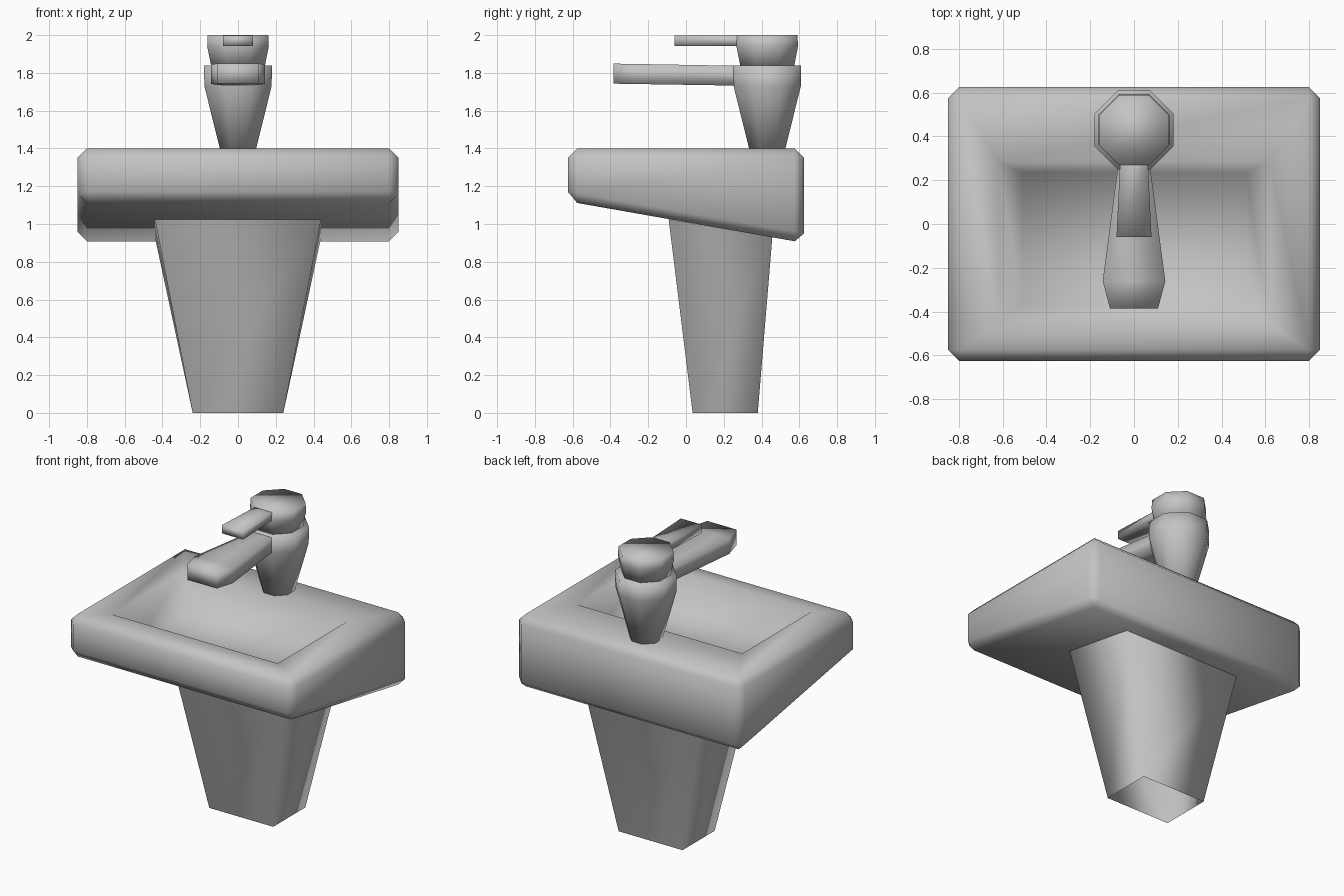
import bpy, bmesh, math

if "Cube" in bpy.data.objects:
    bpy.data.objects.remove(bpy.data.objects["Cube"], do_unlink=True)

ceramic = bpy.data.materials.new("light_grey")
ceramic.use_nodes = True
GREY = (0.55, 0.55, 0.55, 1.0)
ceramic.diffuse_color = GREY
ceramic.node_tree.nodes["Principled BSDF"].inputs["Base Color"].default_value = GREY


def loft(name, rings, cap_start=True, cap_end=True, bevel_rings=(), bevel=0.05):
    """Skin a row of equal-length rings; optionally bevel the block between two of them."""
    bm = bmesh.new()
    loops = [[bm.verts.new(p) for p in ring] for ring in rings]
    n = len(loops[0])
    for a, b in zip(loops, loops[1:]):
        for i in range(n):
            j = (i + 1) % n
            bm.faces.new((a[i], a[j], b[j], b[i]))
    if cap_start:
        bm.faces.new(loops[0][::-1])
    if cap_end:
        bm.faces.new(loops[-1])
    if cap_start and cap_end:
        bmesh.ops.recalc_face_normals(bm, faces=bm.faces)
    if bevel_rings:
        corners = {v for r in bevel_rings for v in loops[r]}
        edges = [e for e in bm.edges if all(v in corners for v in e.verts)]
        bmesh.ops.bevel(bm, geom=edges, offset=bevel, offset_type='OFFSET',
                        segments=1, profile=0.5, affect='EDGES')
    for f in bm.faces:
        f.smooth = True
    mesh = bpy.data.meshes.new(name)
    bm.to_mesh(mesh)
    bm.free()
    mesh.materials.append(ceramic)
    obj = bpy.data.objects.new(name, mesh)
    bpy.context.collection.objects.link(obj)
    return obj


def rect(hx, y0, y1, z0, z1=None):
    """Horizontal rectangle, z0 at the front edge and z1 at the back edge."""
    z1 = z0 if z1 is None else z1
    return [(-hx, y0, z0), (hx, y0, z0), (hx, y1, z1), (-hx, y1, z1)]


def section(hx, y, z0, z1):
    """Upright rectangle across the y direction."""
    return [(-hx, y, z0), (hx, y, z0), (hx, y, z1), (-hx, y, z1)]


def octagon(apothem, z, cy=0.43):
    r = apothem / math.cos(math.pi / 8)
    return [(r * math.cos(a), cy + r * math.sin(a), z)
            for a in (math.pi / 8 + k * math.pi / 4 for k in range(8))]


# Basin: sloping underside, bevelled block, flat rim and sunken bowl
loft("basin", [
    rect(0.85, -0.625, 0.625, 1.12, 0.90),
    rect(0.85, -0.625, 0.625, 1.40),
    rect(0.62, -0.46, 0.285, 1.40),
    rect(0.51, -0.37, 0.235, 1.20),
], bevel_rings=(0, 1))

# Pedestal: hollow tapered column, open at the foot, ending under the basin
loft("pedestal", [
    rect(0.24, 0.035, 0.38, 0.0),
    rect(0.44, -0.092, 0.457, 1.025, 0.93),
], cap_start=False, cap_end=False)

# Tap body: octagonal flare with a straight collar
loft("tap_body", [
    octagon(0.095, 1.395), octagon(0.178, 1.73), octagon(0.18, 1.84),
])

# Spout: widens forwards, then narrows at the tip
loft("tap_spout", [
    section(0.08, 0.32, 1.732, 1.836),
    section(0.075, 0.25, 1.733, 1.838),
    section(0.143, -0.26, 1.741, 1.847),
    section(0.11, -0.385, 1.743, 1.849),
])

# Handle: octagonal knob and flat lever
loft("handle_knob", [
    octagon(0.142, 1.835), octagon(0.163, 1.94), octagon(0.16, 2.0),
])
loft("handle_lever", [
    section(0.065, 0.32, 1.943, 1.998),
    section(0.065, 0.25, 1.943, 1.998),
    section(0.08, -0.06, 1.943, 1.998),
])
